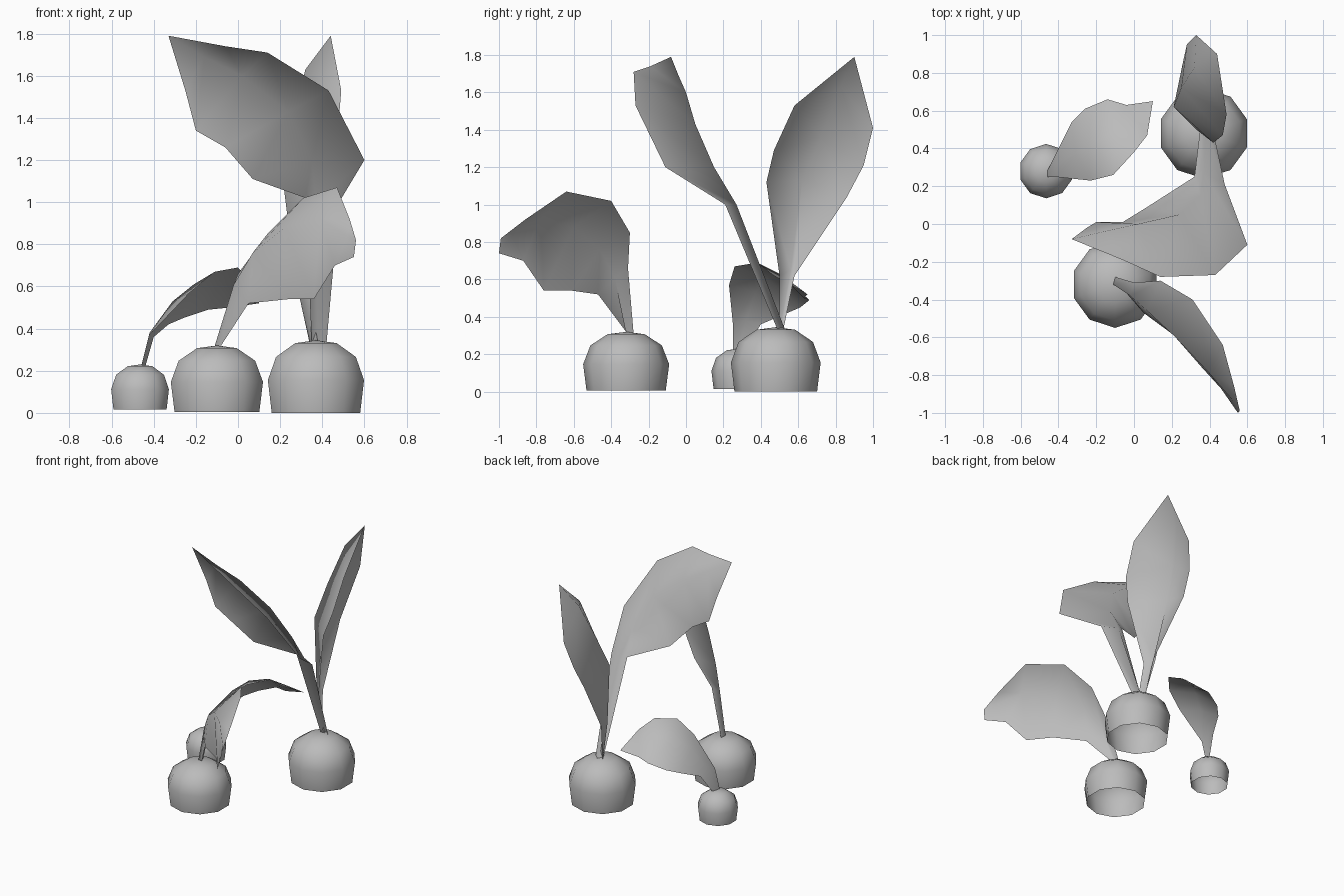
import bpy, bmesh, math
from mathutils import Vector

# Remove the default cube
default_cube = bpy.data.objects.get("Cube")
if default_cube:
    bpy.data.objects.remove(default_cube, do_unlink=True)


def make_material(name, color):
    material = bpy.data.materials.new(name)
    material.use_nodes = True
    material.diffuse_color = color
    material.node_tree.nodes["Principled BSDF"].inputs["Base Color"].default_value = color
    return material


plain_grey = make_material("plain grey", (0.5, 0.5, 0.5, 1))


def finish_object(name, bm):
    """Turn a bmesh into a smooth shaded object with the shared material."""
    bmesh.ops.recalc_face_normals(bm, faces=bm.faces)
    for face in bm.faces:
        face.smooth = True
    mesh = bpy.data.meshes.new(name)
    bm.to_mesh(mesh)
    bm.free()
    mesh.materials.append(plain_grey)
    obj = bpy.data.objects.new(name, mesh)
    bpy.context.collection.objects.link(obj)
    return obj


# Bulb profile as (radius, height) fractions, open underneath
BULB_PROFILE = [(.92, 0), (1, .45), (.83, .77), (.43, .96)]
SIDES = 10


def make_bulb(name, center, radius, bottom, top):
    bm = bmesh.new()
    rings = []
    for r, h in BULB_PROFILE:
        ring = []
        for i in range(SIDES):
            angle = math.tau * (i + .5) / SIDES
            ring.append(bm.verts.new((center[0] + radius * r * math.cos(angle),
                                      center[1] + radius * r * math.sin(angle),
                                      bottom + (top - bottom) * h)))
        rings.append(ring)
    for lower, upper in zip(rings, rings[1:]):
        for i in range(SIDES):
            j = (i + 1) % SIDES
            bm.faces.new((lower[i], lower[j], upper[j], upper[i]))
    apex = bm.verts.new((center[0], center[1], top))
    for i in range(SIDES):
        bm.faces.new((rings[-1][i], rings[-1][(i + 1) % SIDES], apex))
    return finish_object(name, bm)


def make_leaf(name, rows, tip):
    """Folded leaf: each row holds one edge, the midrib and the other edge."""
    bm = bmesh.new()
    grid = [[bm.verts.new(Vector(point)) for point in row] for row in rows]
    for lower, upper in zip(grid, grid[1:]):
        for side in range(2):
            bm.faces.new((lower[side], lower[side + 1], upper[side + 1], upper[side]))
    tip_vertex = bm.verts.new(Vector(tip))
    for side in range(2):
        bm.faces.new((grid[-1][side], grid[-1][side + 1], tip_vertex))
    return finish_object(name, bm)


# Three bulbs
make_bulb("large_bulb", (.37, .48), .24, 0, .345)
make_bulb("medium_bulb", (-.1, -.32), .23, .005, .32)
make_bulb("small_bulb", (-.465, .28), .144, .015, .23)

# Broad leaf of the large bulb, leaning forward
make_leaf("large_bulb_front_leaf", [
    [(.35, .5, .33), (.38, .53, .33), (.42, .49, .33)],
    [(.32, .25, 1.02), (.37, .27, 1), (.48, .21, 1)],
    [(.07, .09, 1.11), (.35, .15, 1.2), (.6, -.11, 1.2)],
    [(-.06, .01, 1.26), (.24, .05, 1.43), (.43, -.27, 1.53)],
    [(-.2, .01, 1.34), (.02, 0, 1.6), (.14, -.28, 1.71)],
    [(-.25, -.02, 1.53), (-.16, -.04, 1.69), (-.06, -.19, 1.74)],
], tip=(-.33, -.08, 1.79))

# Upright leaf of the large bulb, leaning backward
make_leaf("large_bulb_back_leaf", [
    [(.34, .52, .33), (.35, .5, .33), (.38, .5, .33)],
    [(.31, .58, .62), (.27, .56, .65), (.33, .5, .62)],
    [(.26, .86, 1.04), (.21, .62, 1.13), (.42, .43, 1.12)],
    [(.28, .95, 1.21), (.25, .72, 1.36), (.47, .47, 1.29)],
    [(.33, 1, 1.41), (.32, .83, 1.63), (.49, .58, 1.53)],
], tip=(.44, .9, 1.79))

# Drooping leaf of the medium bulb
make_leaf("medium_bulb_leaf", [
    [(-.08, -.32, .32), (-.11, -.32, .32), (-.1, -.28, .31)],
    [(.05, -.47, .52), (-.02, -.38, .61), (0, -.31, .66)],
    [(.24, -.61, .54), (.07, -.46, .76), (.14, -.3, .85)],
    [(.36, -.76, .54), (.22, -.6, .88), (.31, -.4, 1.02)],
    [(.46, -.87, .7), (.39, -.78, .92), (.47, -.64, 1.07)],
    [(.55, -1, .74), (.52, -.93, .84), (.53, -.86, .92)],
], tip=(.56, -.99, .82))

# Arching leaf of the small bulb
make_leaf("small_bulb_leaf", [
    [(-.46, .25, .22), (-.46, .28, .22), (-.44, .31, .22)],
    [(-.42, .25, .37), (-.42, .32, .38), (-.4, .4, .36)],
    [(-.23, .23, .57), (-.31, .37, .53), (-.33, .54, .42)],
    [(-.11, .26, .67), (-.21, .43, .61), (-.26, .61, .45)],
    [(0, .38, .69), (-.09, .5, .63), (-.14, .66, .49)],
    [(.07, .47, .62), (0, .57, .58), (-.04, .63, .5)],
], tip=(.1, .65, .52))
